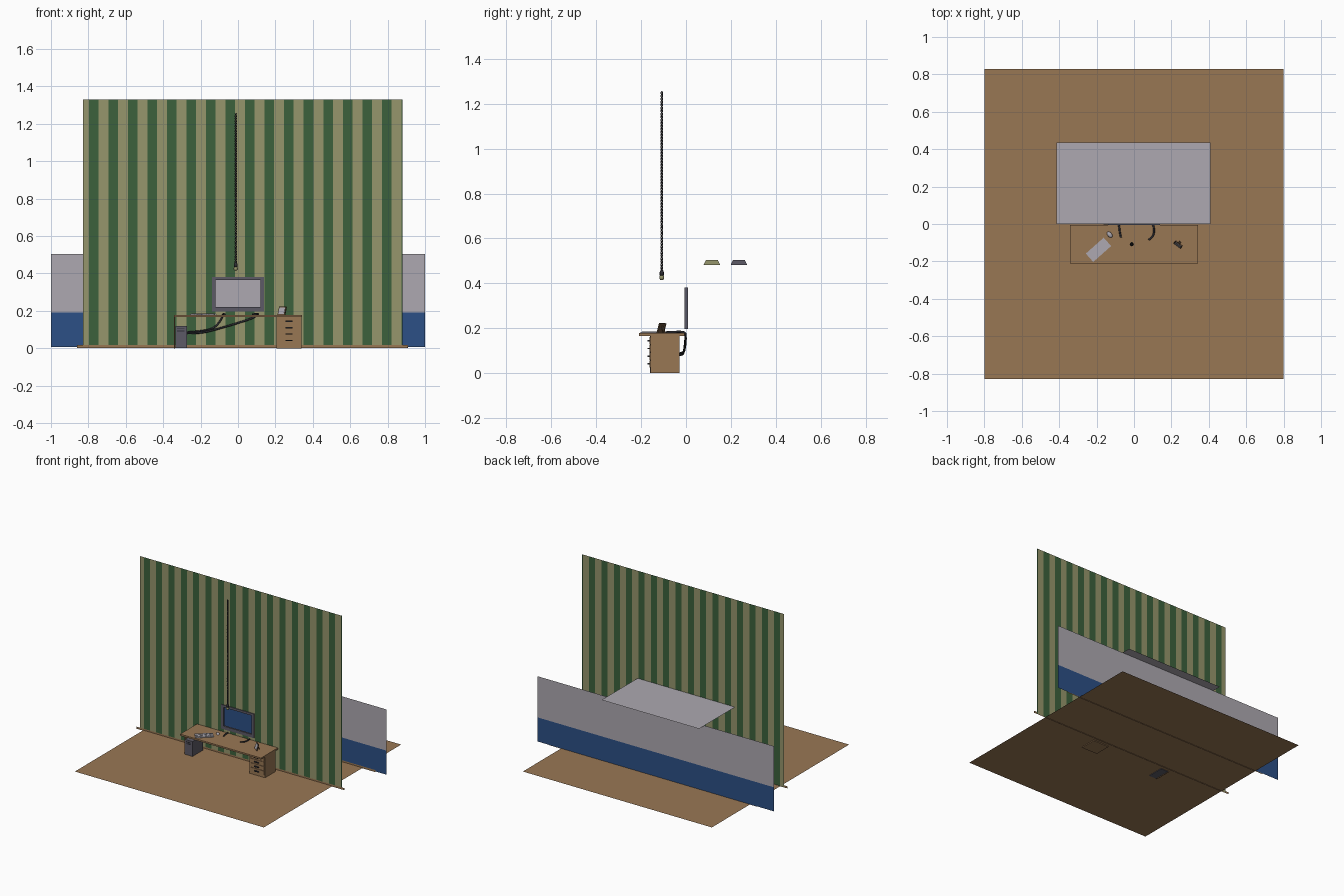
import bpy, bmesh, math
from mathutils import Matrix, Vector

if "Cube" in bpy.data.objects:
    bpy.data.objects.remove(bpy.data.objects["Cube"])


def mat(name, r, g, b):
    m = bpy.data.materials.new(name)
    lin = [(c / 255 / 12.92) if c < 11 else ((c / 255 + 0.055) / 1.055) ** 2.4 for c in (r, g, b)]
    m.diffuse_color = (*lin, 1)
    m.use_nodes = True
    m.node_tree.nodes["Principled BSDF"].inputs["Base Color"].default_value = m.diffuse_color
    return m


OLIVE = mat("olive", 150, 150, 108)
GREEN = mat("dark green", 60, 97, 60)
WOOD = mat("wood brown", 153, 119, 84)
PALE = mat("pale grey", 173, 169, 177)
BLUE = mat("blue", 44, 80, 134)
GREY = mat("slate grey", 92, 90, 102)
BLACK = mat("near black", 46, 46, 52)
DARKWOOD = mat("dark wood", 98, 76, 54)


def finish(bm, name, *mats):
    me = bpy.data.meshes.new(name)
    bm.to_mesh(me)
    bm.free()
    for m in mats:
        me.materials.append(m)
    ob = bpy.data.objects.new(name, me)
    bpy.context.collection.objects.link(ob)
    return ob


def add_box(bm, x0, x1, y0, y1, z0, z1):
    m = Matrix.Translation(((x0 + x1) / 2, (y0 + y1) / 2, (z0 + z1) / 2))
    bmesh.ops.create_cube(bm, size=1, matrix=m @ Matrix.Diagonal((x1 - x0, y1 - y0, z1 - z0, 1)))


def boxes(name, material, *dims):
    bm = bmesh.new()
    for d in dims:
        add_box(bm, *d)
    return finish(bm, name, material)


def wall(name, xs, zs, y, rule, *mats):
    """Vertical sheet of cells; rule(x, z) gives a material index or None for a hole."""
    bm = bmesh.new()
    grid = [[bm.verts.new((x, y, z)) for z in zs] for x in xs]
    for i in range(len(xs) - 1):
        for j in range(len(zs) - 1):
            k = rule((xs[i] + xs[i + 1]) / 2, (zs[j] + zs[j + 1]) / 2)
            if k is not None:
                f = bm.faces.new((grid[i][j], grid[i + 1][j], grid[i + 1][j + 1], grid[i][j + 1]))
                f.material_index = k
    return finish(bm, name, *mats)


def sheet(name, material, x0, x1, y0, y1, z):
    bm = bmesh.new()
    bm.faces.new([bm.verts.new(p) for p in ((x0, y0, z), (x1, y0, z), (x1, y1, z), (x0, y1, z))])
    return finish(bm, name, material)


def tube(name, material, pts, r, kind='NURBS', sides=2):
    cu = bpy.data.curves.new(name, 'CURVE')
    cu.dimensions = '3D'
    cu.bevel_depth = r
    cu.bevel_resolution = sides
    cu.use_fill_caps = True
    sp = cu.splines.new(kind)
    sp.points.add(len(pts) - 1)
    for p, co in zip(sp.points, pts):
        p.co = (*co, 1)
    if kind == 'NURBS':
        sp.order_u = 3
        sp.use_endpoint_u = True
        sp.resolution_u = 5
    cu.materials.append(material)
    ob = bpy.data.objects.new(name, cu)
    bpy.context.collection.objects.link(ob)
    return ob


# floor, hidden-room ceiling and rear wall
sheet("floor", WOOD, -0.8, 0.8, -0.83, 0.83, 0.006)
sheet("ceiling", PALE, -0.415, 0.41, 0.0, 0.435, 0.507)
wall("rear_wall", [-1, 1], [0.006, 0.19, 0.505], 0.367,
     lambda x, z: 1 if z < 0.19 else 0, PALE, BLUE)

# striped wall with an opening behind the screen frame
START, PERIOD = -0.797, 0.1044
HX, HZ0, HZ1 = 0.125, 0.21, 0.372
edges = {-0.83, 0.88, -HX, HX}
for i in range(17):
    edges |= {START + i * PERIOD, START + i * PERIOD + 0.051}


def stripe(x, z):
    if abs(x) < HX and HZ0 < z < HZ1:
        return None
    return 1 if ((x - START) % PERIOD) < 0.051 else 0


wall("striped_wall", sorted(e for e in edges if -0.84 < e <= 0.88),
     [0.006, HZ0, HZ1, 1.33], 0.0, stripe, OLIVE, GREEN)

# skirting boards
wall("front_skirting", [-0.86, 0.905], [0.002, 0.018], -0.002, lambda x, z: 0, WOOD)
wall("rear_skirting", [-0.86, 0.908], [0.002, 0.018], 0.364, lambda x, z: 0, WOOD)

# screen frame, open in the middle
Y0, Y1 = -0.006, 0.008
boxes("screen_frame", GREY,
      (-0.139, -0.119, Y0, Y1, 0.197, 0.382), (0.119, 0.139, Y0, Y1, 0.197, 0.382),
      (-0.119, 0.119, Y0, Y1, 0.365, 0.382), (-0.119, 0.119, Y0, Y1, 0.197, 0.221))

# ceiling light fixtures: trapezoid section run along x
for name, yc, m in (("front_ceiling_light", 0.115, OLIVE), ("rear_ceiling_light", 0.236, GREY)):
    ob = boxes(name, m, (-0.22, 0.22, yc - 0.037, yc + 0.037, 0.482, 0.503))
    for v in ob.data.vertices:
        if v.co.z > 0.49:
            v.co.y = yc + (v.co.y - yc) * 0.72

# desk
boxes("desk_top", WOOD, (-0.343, 0.342, -0.21, -0.006, 0.166, 0.178))
boxes("desk_side", WOOD, (-0.342, -0.336, -0.16, -0.03, 0.0, 0.166))
boxes("drawer_unit", WOOD, (0.206, 0.34, -0.158, -0.03, 0.0, 0.166))
levels = [0.041 + 0.0345 * i for i in range(4)]
boxes("drawer_fronts", WOOD, *[(0.213, 0.333, -0.162, -0.157, z - 0.016, z + 0.016) for z in levels])
boxes("drawer_handles", BLACK, *[(0.254, 0.292, -0.172, -0.161, z - 0.003, z + 0.003) for z in levels])

# computer case
boxes("computer_case", GREY, (-0.335, -0.273, -0.16, -0.032, 0.002, 0.12))
boxes("case_front_slots", BLACK, *[(-0.325, -0.285, -0.162, -0.159, z, z + 0.004) for z in (0.09, 0.102)])

# keyboard with rows of keys
TURN = Matrix.Translation((-0.19, -0.138, 0.178)) @ Matrix.Rotation(math.radians(41.6), 4, 'Z')
kb = boxes("keyboard", PALE, (-0.064, 0.064, -0.03, 0.03, 0.0, 0.006))
keys = boxes("keyboard_keys", PALE, *[
    (-0.059 + 0.0099 * i, -0.051 + 0.0099 * i, -0.025 + 0.0125 * j, -0.0145 + 0.0125 * j, 0.005, 0.008)
    for i in range(12) for j in range(4)])
kb.matrix_world = keys.matrix_world = TURN

# mouse
bm = bmesh.new()
bmesh.ops.create_uvsphere(bm, u_segments=12, v_segments=8, radius=1)
bmesh.ops.bisect_plane(bm, geom=bm.verts[:] + bm.edges[:] + bm.faces[:], plane_co=(0, 0, -0.01),
                       plane_no=(0, 0, -1), clear_outer=True)
for f in bm.faces:
    f.smooth = True
mouse = finish(bm, "mouse", PALE)
mouse.matrix_world = (Matrix.Translation((-0.13, -0.057, 0.178)) @ Matrix.Rotation(math.radians(-50), 4, 'Z')
                      @ Matrix.Diagonal((0.019, 0.012, 0.009, 1)))

# cables: over the desk edge and down behind to the case
tube("left_cable", BLACK, [(-0.07, -0.072, 0.182), (-0.077, -0.04, 0.183), (-0.08, -0.004, 0.184),
                           (-0.09, 0.0, 0.15), (-0.13, -0.006, 0.105), (-0.2, -0.012, 0.09),
                           (-0.273, -0.034, 0.086)], 0.005)
tube("right_cable", BLACK, [(0.078, -0.085, 0.182), (0.108, -0.068, 0.183), (0.106, -0.004, 0.185),
                            (0.09, -0.001, 0.165), (0.0, -0.004, 0.135), (-0.12, -0.008, 0.1),
                            (-0.2, -0.015, 0.08), (-0.273, -0.034, 0.08)], 0.005)

# photo frame, leaning back and turned to the left
POSE = (Matrix.Translation((0.232, -0.115, 0.178)) @ Matrix.Rotation(math.radians(-37), 4, 'Z')
        @ Matrix.Rotation(math.radians(-18), 4, 'X'))
pf = boxes("photo_frame", DARKWOOD, (-0.024, 0.024, -0.003, 0.003, 0.0, 0.046))
pic = boxes("photo", PALE, (-0.019, 0.019, -0.005, -0.002, 0.005, 0.041))
pf.matrix_world = pic.matrix_world = POSE
stand = boxes("photo_stand", DARKWOOD, (-0.006, 0.006, -0.002, 0.002, 0.0, 0.036))
stand.matrix_world = (Matrix.Translation((0.232, -0.115, 0.178)) @ Matrix.Rotation(math.radians(-37), 4, 'Z')
                      @ Matrix.Translation((0, 0.024, 0)) @ Matrix.Rotation(math.radians(22), 4, 'X'))

# hanging lamp: two twisted strands, socket and bulb
LX, LY = -0.012, -0.108
for name, phase in (("lamp_cord_a", 0), ("lamp_cord_b", math.pi)):
    n = 8 * 30
    pts = [(LX + 0.0035 * math.cos(phase + i * math.pi / 4), LY + 0.0035 * math.sin(phase + i * math.pi / 4),
            0.45 + 0.805 * i / n) for i in range(n + 1)]
    tube(name, BLACK, pts, 0.003, 'POLY', 1)


def lathe(name, material, profile):
    bm = bmesh.new()
    vs = [bm.verts.new((LX + r, LY, z)) for r, z in profile]
    es = [bm.edges.new(p) for p in zip(vs, vs[1:])]
    bmesh.ops.spin(bm, geom=vs + es, cent=(LX, LY, 0), axis=(0, 0, 1), angle=math.tau, steps=16)
    bmesh.ops.remove_doubles(bm, verts=bm.verts, dist=1e-5)
    bmesh.ops.recalc_face_normals(bm, faces=bm.faces)
    for f in bm.faces:
        f.smooth = True
    return finish(bm, name, material)


lathe("lamp_socket", BLACK, [(0, 0.46), (0.006, 0.458), (0.009, 0.45), (0.009, 0.434), (0, 0.434)])
lathe("lamp_bulb", OLIVE, [(0, 0.436), (0.007, 0.436), (0.011, 0.429), (0.011, 0.422), (0.007, 0.416), (0, 0.414)])
